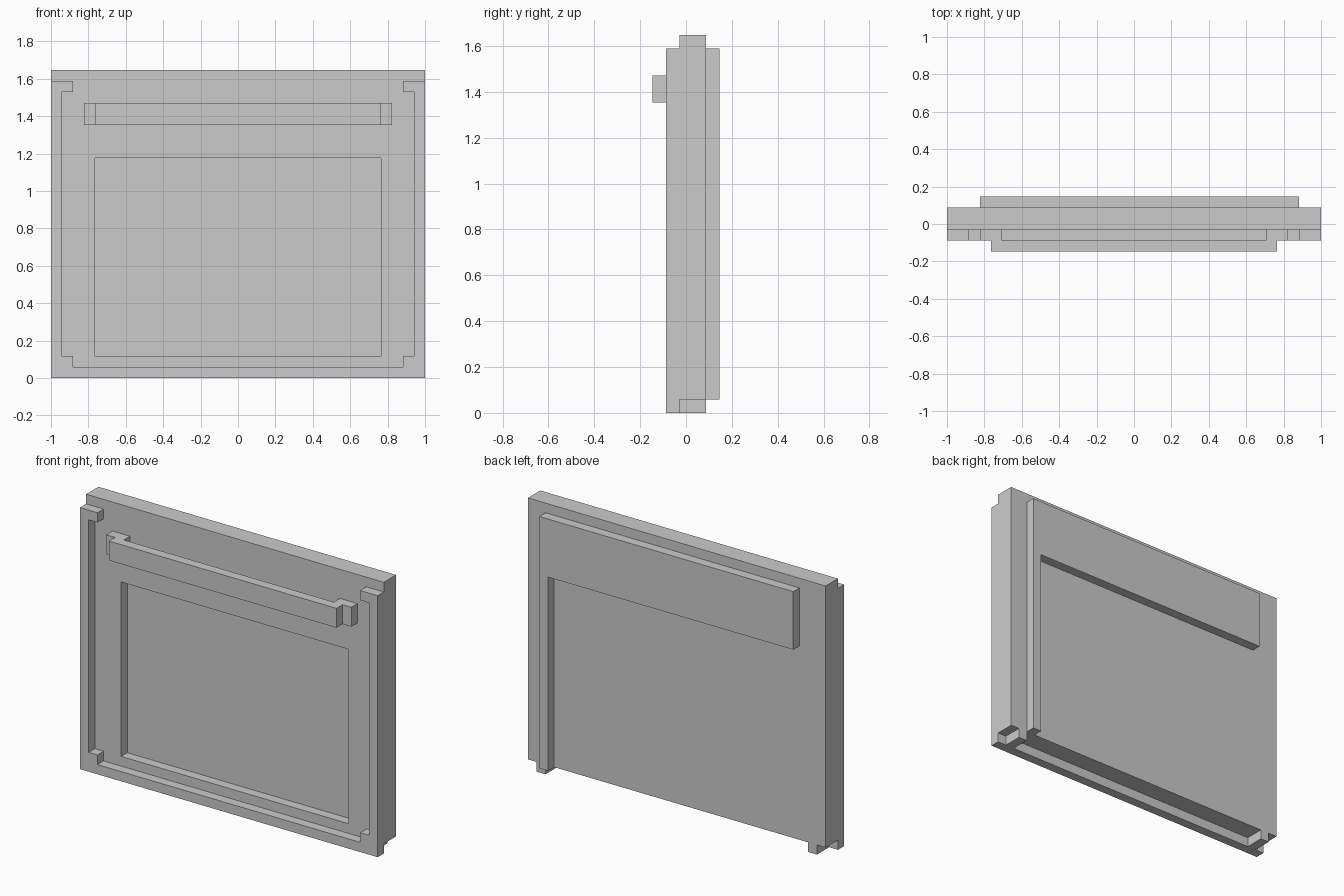
import bpy, bmesh

if "Cube" in bpy.data.objects:
    bpy.data.objects.remove(bpy.data.objects["Cube"])

U = 1 / 17  # one grid step: the model is 34 steps wide


def extrude(name, outline, y0, y1):
    """Extrude an (x, z) outline from y0 to y1, all in grid steps."""
    bm = bmesh.new()
    face = bm.faces.new([bm.verts.new((x * U, y0 * U, z * U)) for x, z in outline])
    new = bmesh.ops.extrude_face_region(bm, geom=[face])["geom"]
    bmesh.ops.translate(bm, vec=(0, (y1 - y0) * U, 0),
                        verts=[v for v in new if isinstance(v, bmesh.types.BMVert)])
    bmesh.ops.recalc_face_normals(bm, faces=bm.faces)
    mesh = bpy.data.meshes.new(name)
    bm.to_mesh(mesh)
    bm.free()
    obj = bpy.data.objects.new(name, mesh)
    bpy.context.collection.objects.link(obj)
    return obj


def box(name, x0, x1, y0, y1, z0, z1):
    return extrude(name, [(x0, z0), (x1, z0), (x1, z1), (x0, z1)], y0, y1)


# Main panel with a shallow recess in its front
panel = box("main_panel", -17, 17, -0.5, 1.5, 1, 28)
cutter = box("recess_cutter", -13, 13, -1.5, 0.5, 2, 20)
cutter.hide_render = True
mod = panel.modifiers.new("recess", "BOOLEAN")
mod.operation = "DIFFERENCE"
mod.solver = "EXACT"
mod.object = cutter
bpy.context.view_layer.objects.active = panel
bpy.ops.object.modifier_apply(modifier=mod.name)
bpy.data.objects.remove(cutter)

# Front rim: U-shaped with stepped corners, right half mirrored to the left
half = [(17, 0), (17, 27), (15, 27), (15, 26), (16, 26), (16, 2), (15, 2), (15, 1)]
extrude("front_rim", half + [(-x, z) for x, z in reversed(half)], -1.5, -0.5)

# Handle bar on two posts, and feet under the panel
box("handle_bar", -13, 13, -2.5, -1.5, 23, 25)
for side, s in (("left", -1), ("right", 1)):
    box("handle_post_" + side, 12 * s, 14 * s, -1.5, -0.5, 23, 25)
    box("foot_" + side, 15 * s, 16 * s, -0.5, 1.5, 0, 1)

# Back bracket: wide upper plate with one long strip down the right edge
extrude("back_bracket",
        [(-14, 27), (-14, 21), (14, 21), (14, 1), (15, 1), (15, 27)], 1.5, 2.5)
